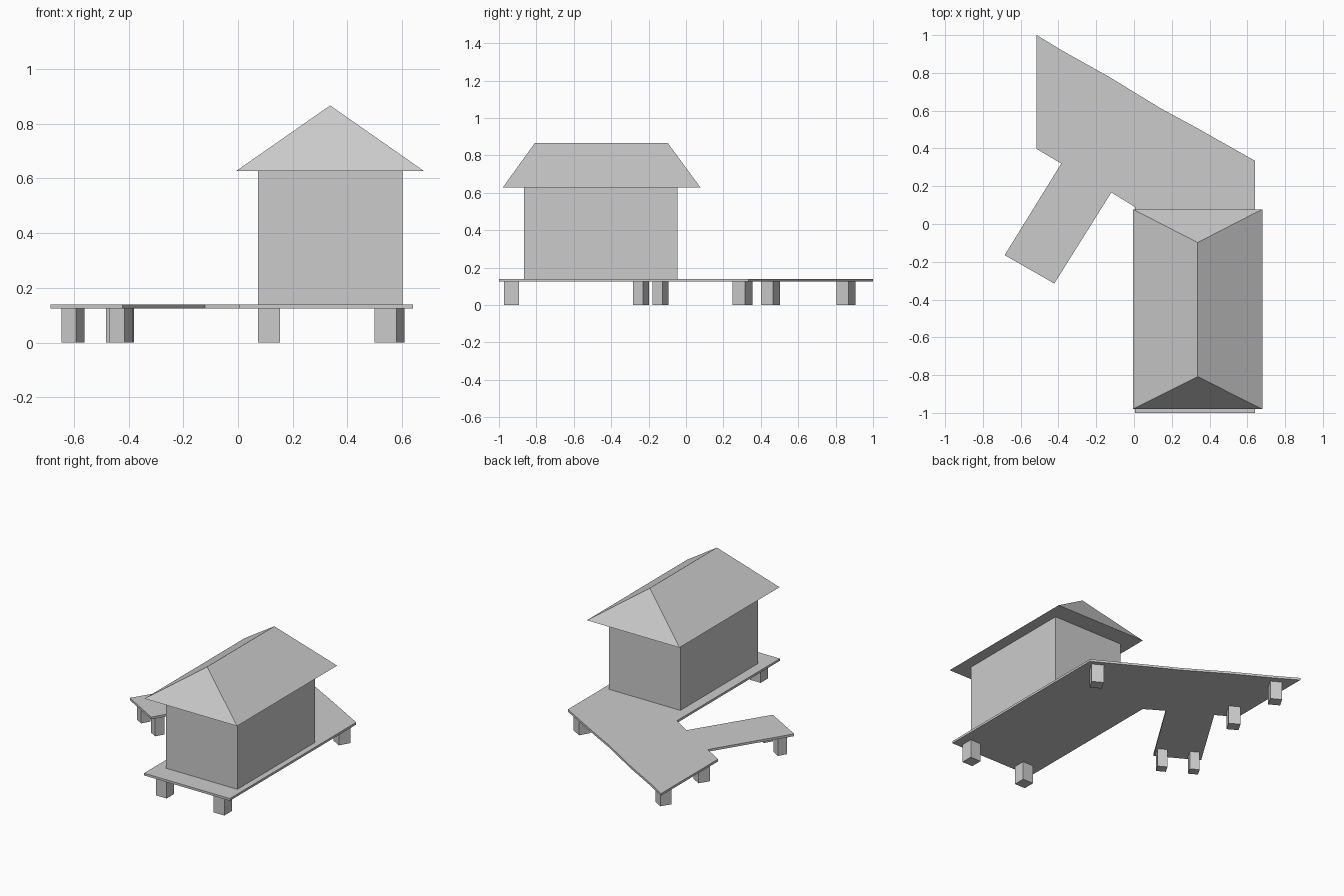
import bpy, bmesh
from math import radians
from mathutils import Matrix

if "Cube" in bpy.data.objects:
    bpy.data.objects.remove(bpy.data.objects["Cube"])


def add_object(name, bm):
    bmesh.ops.recalc_face_normals(bm, faces=bm.faces)
    mesh = bpy.data.meshes.new(name)
    bm.to_mesh(mesh)
    bm.free()
    obj = bpy.data.objects.new(name, mesh)
    bpy.context.collection.objects.link(obj)
    return obj


def box(name, center, size, angle=0):
    bm = bmesh.new()
    bmesh.ops.create_cube(bm, size=1, matrix=Matrix.Translation(center)
                          @ Matrix.Rotation(radians(angle), 4, 'Z')
                          @ Matrix.Diagonal((*size, 1)))
    return add_object(name, bm)


DECK_BOTTOM, DECK_TOP, EAVE, RIDGE = 0.125, 0.14, 0.628, 0.867

# Deck: angled terrace plus walkway, extruded from one outline
outline = [(0.005, -1.0), (0.64, -1.0), (0.64, 0.335), (0.33, 0.51),
           (0.14, 0.613), (-0.13, 0.778), (-0.38, 0.918), (-0.515, 1.0),
           (-0.515, 0.397), (-0.385, 0.32), (-0.685, -0.165),
           (-0.422, -0.315), (-0.12, 0.167), (0.005, 0.09)]
bm = bmesh.new()
face = bm.faces.new([bm.verts.new((x, y, DECK_BOTTOM)) for x, y in outline])
new = bmesh.ops.extrude_face_region(bm, geom=[face], use_keep_orig=True)
bmesh.ops.translate(bm, vec=(0, 0, DECK_TOP - DECK_BOTTOM),
                    verts=[g for g in new['geom'] if isinstance(g, bmesh.types.BMVert)])
add_object("deck", bm)

# Support posts: x, y, side, rotation
posts = [(0.113, -0.933, 0.08, 0), (0.54, -0.933, 0.08, 0),
         (0.557, 0.302, 0.077, -30), (-0.432, 0.855, 0.075, -30),
         (-0.432, 0.452, 0.075, -30), (-0.603, -0.137, 0.062, -30),
         (-0.427, -0.24, 0.062, -30)]
for i, (x, y, s, a) in enumerate(posts):
    box(f"support_post_{i + 1}", (x, y, DECK_BOTTOM / 2), (s, s, DECK_BOTTOM), a)

# House walls
box("house_walls", (0.337, -0.455, (DECK_TOP + EAVE) / 2),
    (0.528, 0.82, EAVE - DECK_TOP))

# Hipped roof with flat underside
x0, x1, y0, y1, xm = -0.006, 0.679, -0.98, 0.078, 0.337
bm = bmesh.new()
a, b, c, d = [bm.verts.new((x, y, EAVE)) for x, y in
              [(x0, y0), (x1, y0), (x1, y1), (x0, y1)]]
r0, r1 = [bm.verts.new((xm, y, RIDGE)) for y in (-0.808, -0.098)]
for f in [(d, c, b, a), (a, b, r0), (b, c, r1, r0), (c, d, r1), (d, a, r0, r1)]:
    bm.faces.new(f)
add_object("hip_roof", bm)
